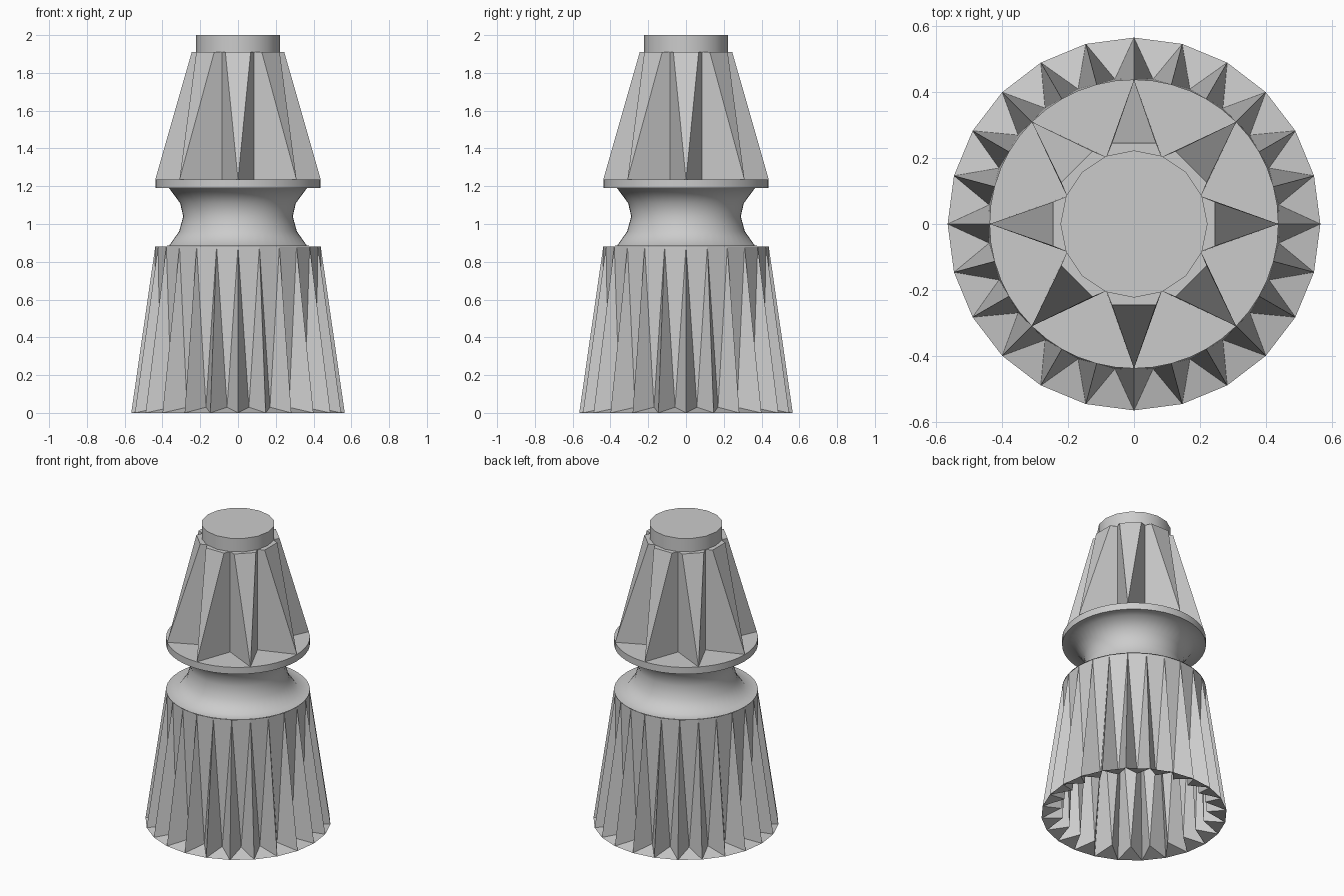
import bpy
from math import sin, cos, radians

if "Cube" in bpy.data.objects:
    bpy.data.objects.remove(bpy.data.objects["Cube"])


def polar(r, deg, z):
    a = radians(deg)
    return (r * cos(a), r * sin(a), z)


def make(name, verts, faces, smooth=None):
    me = bpy.data.meshes.new(name)
    me.from_pydata(verts, [], faces)
    ob = bpy.data.objects.new(name, me)
    bpy.context.collection.objects.link(ob)
    if smooth:
        bpy.ops.object.select_all(action='DESELECT')
        bpy.context.view_layer.objects.active = ob
        ob.select_set(True)
        bpy.ops.object.shade_smooth_by_angle(angle=radians(smooth))
    return ob


def revolve(name, profile, n, smooth, cap):
    # Spin an (r, z) profile around z, optionally closing the top
    verts = [polar(r, 360 * i / n, z) for r, z in profile for i in range(n)]
    faces = [(k * n + i, k * n + (i + 1) % n, (k + 1) * n + (i + 1) % n, (k + 1) * n + i)
             for k in range(len(profile) - 1) for i in range(n)]
    if cap:
        faces.append(tuple(range((len(profile) - 1) * n, len(profile) * n)))
    return make(name, verts, faces, smooth)


# Hollow pleated skirt: ridges, nearly upright panels, small groove floors
N = 24
verts, faces = [], []
for k in range(N):
    a = 15 * k
    verts += [polar(0.438, a, 0.882), polar(0.565, a, 0), polar(0.443, a + 7.5, 0.03)]
for k in range(N):
    top, out, val = 3 * k, 3 * k + 1, 3 * k + 2
    j = 3 * ((k + 1) % N)
    faces += [(top, val, j), (top, out, val), (val, j + 1, j), (val, out, j + 1)]
make("pleated_skirt", verts, faces)

# Pinched waist flowing into the upper flange
revolve("waist_and_flange",
        [(0.438, 0.884), (0.365, 0.885), (0.312, 0.96), (0.29, 1.04), (0.306, 1.11),
         (0.365, 1.19), (0.438, 1.19), (0.438, 1.235)], 48, 60, True)

# Eight-pointed star with upright sides and sloping triangular fronts
verts, faces = [], []
for k in range(8):
    a = 45 * k
    tip = polar(0.438, a, 1.235)
    verts += [tip, polar(0.254, a - 15.3, 1.91), polar(0.254, a + 15.3, 1.91),
              polar(0.22, a + 22.5, 1.235), polar(0.22, a + 22.5, 1.91)]
for k in range(8):
    b, j = 5 * k, 5 * ((k + 1) % 8)
    faces += [(b, b + 2, b + 1), (b, b + 3, b + 4, b + 2), (b + 3, j, j + 1, b + 4)]
faces.append(tuple(5 * k + i for k in range(8) for i in (1, 2, 4)))
make("finned_star", verts, faces)

# Top cap
revolve("top_cap", [(0.223, 1.905), (0.223, 2.0)], 16, 30, True)
